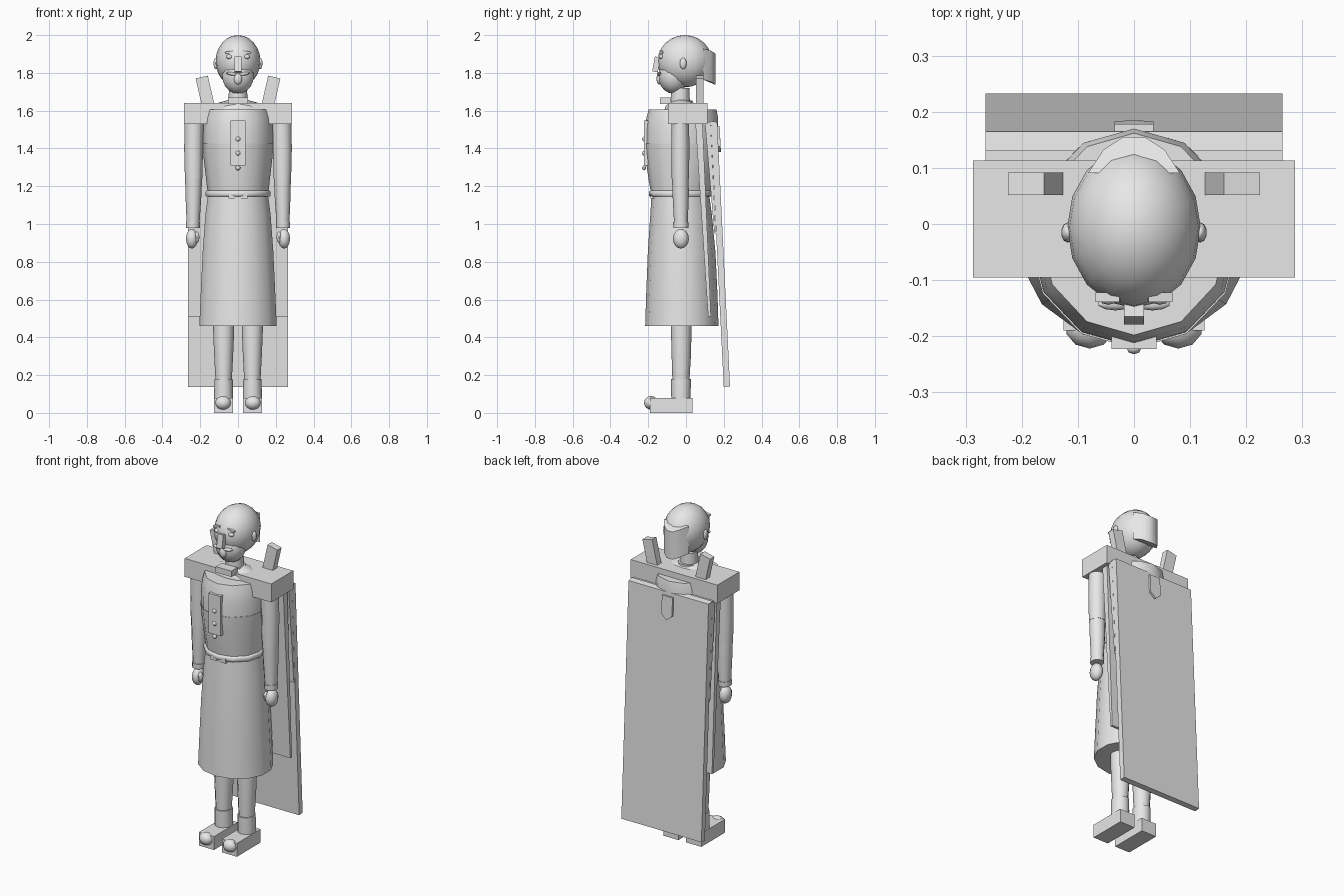
import bpy, bmesh, math
from mathutils import Vector, Matrix

if "Cube" in bpy.data.objects:
    bpy.data.objects.remove(bpy.data.objects["Cube"])

mat = bpy.data.materials.new("light_grey")
mat.diffuse_color = (0.8, 0.8, 0.8, 1)
mat.use_nodes = True
mat.node_tree.nodes["Principled BSDF"].inputs["Base Color"].default_value = mat.diffuse_color


def finish(name, bm, smooth=False):
    bmesh.ops.recalc_face_normals(bm, faces=bm.faces)
    me = bpy.data.meshes.new(name)
    bm.to_mesh(me)
    bm.free()
    me.materials.append(mat)
    ob = bpy.data.objects.new(name, me)
    bpy.context.collection.objects.link(ob)
    if smooth:
        bpy.ops.object.select_all(action='DESELECT')
        ob.select_set(True)
        bpy.context.view_layer.objects.active = ob
        bpy.ops.object.shade_smooth_by_angle(angle=math.radians(50))
    return ob


def box(name, x, y, z, rot=None):
    """Box from (min, max) ranges, optionally turned about its centre."""
    bm = bmesh.new()
    bmesh.ops.create_cube(bm, size=1)
    size = Matrix.Diagonal((x[1] - x[0], y[1] - y[0], z[1] - z[0], 1))
    mid = Matrix.Translation((sum(x) / 2, sum(y) / 2, sum(z) / 2))
    turn = Matrix.Rotation(rot[0], 4, rot[1]) if rot else Matrix()
    bm.transform(mid @ turn @ size)
    return finish(name, bm)


def ball(name, c, r, seg=16, rings=10, rot=0):
    bm = bmesh.new()
    bmesh.ops.create_uvsphere(bm, u_segments=seg, v_segments=rings, radius=1)
    bm.transform(Matrix.Translation(c) @ Matrix.Rotation(rot, 4, 'Y') @ Matrix.Diagonal((*r, 1)))
    return finish(name, bm, True)


def loft(name, rings, n=12):
    """Stack of elliptical rings (x, y, z, rx, ry), capped at both ends."""
    bm = bmesh.new()
    loops = []
    for x, y, z, rx, ry in rings:
        loops.append([bm.verts.new((x + rx * math.sin(2 * math.pi * i / n),
                                    y - ry * math.cos(2 * math.pi * i / n), z)) for i in range(n)])
    for a, b in zip(loops, loops[1:]):
        for i in range(n):
            j = (i + 1) % n
            bm.faces.new((a[i], a[j], b[j], b[i]))
    bm.faces.new(loops[0])
    bm.faces.new(loops[-1])
    return finish(name, bm, True)


def prism(name, points, offset, smooth=False):
    """Flat outline pushed along an offset."""
    bm = bmesh.new()
    f = bm.faces.new([bm.verts.new(p) for p in points])
    ext = bmesh.ops.extrude_face_region(bm, geom=[f])
    for v in ext["geom"]:
        if isinstance(v, bmesh.types.BMVert):
            v.co += Vector(offset)
    return finish(name, bm, smooth)


# head, jaw and neck
ball("head", (0, -0.006, 1.862), (0.119, 0.144, 0.138), 16, 12)
ball("jaw", (0, -0.067, 1.785), (0.086, 0.08, 0.095), 14, 10)
loft("neck", [(0, -0.03, 1.6, .052, .052), (0, -0.03, 1.72, .048, .048)])
loft("neck_ring", [(0, -0.025, 1.62, .06, .062), (0, -0.025, 1.655, .056, .058)])
box("collar_tab", (-.052, .052), (-.137, -.08), (1.635, 1.67))

# curved hair panel on the back of the head
arc = [math.radians(a) for a in range(35, 146, 22)]
prism("back_hair", [(.1 * math.cos(a), .0 + .158 * math.sin(a), 1.75 + .015 * math.sin(a * 3))
                    for a in arc], (0, 0, .165), True)

# face
box("nose", (-.018, .018), (-.172, -.142), (1.805, 1.885), (math.radians(-10), 'X'))
for s in (-1, 1):
    ball("ear", (s * .118, -.015, 1.85), (.012, .018, .03), 10, 8)
    ball("eye", (s * .046, -.13, 1.885), (.018, .014, .012), 10, 8)
    box("brow", sorted((s * .025, s * .068)), (-.139, -.122), (1.904, 1.915),
        (math.radians(s * 10), 'Y'))
    ball("moustache", (s * .033, -.142, 1.795), (.032, .012, .009), 10, 6, math.radians(s * -10))
ball("chin_beard", (0, -.142, 1.768), (.022, .014, .03), 10, 8)

# torso, skirt and belt
loft("lower_torso", [(0, -.03, 1.16, .16, .155), (0, -.027, 1.23, .168, .17),
                     (0, -.025, 1.35, .182, .19), (0, -.025, 1.425, .188, .197)])
loft("upper_torso", [(0, -.024, 1.425, .186, .195), (0, -.024, 1.5, .186, .194),
                     (0, -.02, 1.56, .18, .19), (0, -.018, 1.605, .168, .18)])
ball("shoulder_slope", (0, -.025, 1.6), (.145, .09, .06), 12, 8)
loft("belt", [(0, -.03, 1.145, .168, .16), (0, -.03, 1.152, .173, .167),
              (0, -.03, 1.17, .172, .166), (0, -.03, 1.177, .166, .158)])
box("belt_tab", (-.05, .05), (-.188, -.11), (1.135, 1.16))
loft("skirt", [(0, -.022, .46, .21, .194), (0, -.022, .62, .203, .189), (0, -.023, .85, .192, .179),
               (0, -.026, 1.05, .177, .163), (0, -.03, 1.16, .162, .152)], 14)

# buttoned strip on the chest
box("button_strip", (-.04, .04), (-.223, -.2), (1.31, 1.547))
for z in (1.45, 1.375, 1.297):
    ball("button", (0, -.222, z), (.013, .01, .013), 8, 6)

# yoke across the shoulders with two leaning posts
box("shoulder_yoke", (-.287, .287), (-.095, .113), (1.53, 1.64))
for s in (-1, 1):
    box("yoke_post", (s * .173 - .033, s * .173 + .033), (.052, .092), (1.61, 1.78),
        (math.radians(s * 13), 'Y'))

# layered back panels, each a side outline drawn across the width
W = .265
panels = {
    "outer_back_panel": [(.13, 1.545), (.165, 1.54), (.233, .14), (.2, .137)],
    "middle_back_panel": [(.1, 1.54), (.13, 1.54), (.158, .95), (.15, .95)],
    "inner_back_panel": [(.05, 1.53), (.088, 1.53), (.132, .51), (.117, .51)],
}
for name, side in panels.items():
    prism(name, [(-W, y, z) for y, z in side], (2 * W, 0, 0))
# pointed tail hanging over the outer panel
prism("collar_tail", [(-.035, .165, 1.52), (.035, .165, 1.52), (.035, .17, 1.41),
                      (0, .172, 1.38), (-.035, .17, 1.41)], (0, .013, 0))

# limbs, mirrored
for s in (-1, 1):
    a = s * .235
    loft("upper_arm", [(a, -.03, 1.24, .046, .046), (a, -.03, 1.4, .05, .048),
                       (a - s * .003, -.03, 1.56, .05, .046)])
    loft("forearm", [(s * .238, -.027, 1.0, .034, .036), (s * .236, -.028, 1.15, .042, .043),
                     (a, -.03, 1.245, .045, .044)])
    loft("cuff", [(s * .239, -.027, .98, .037, .04), (s * .238, -.027, 1.01, .038, .041)])
    ball("hand", (s * .244, -.027, .922), (.033, .042, .052), 10, 8)
    ball("thumb", (s * .217, -.045, .93), (.013, .016, .03), 8, 6)
    x = s * .076
    loft("leg", [(x, -.027, .17, .043, .045), (x, -.025, .3, .05, .051),
                 (x, -.025, .42, .055, .054), (x, -.025, .52, .056, .055)])
    loft("boot_cuff", [(x, -.027, .055, .05, .05), (x, -.027, .12, .05, .052),
                       (x, -.027, .18, .048, .053)])
    box("foot", (x - .05, x + .05), (-.19, .035), (0, .08))
    ball("toe", (s * .079, -.185, .053), (.043, .037, .036), 10, 8)
